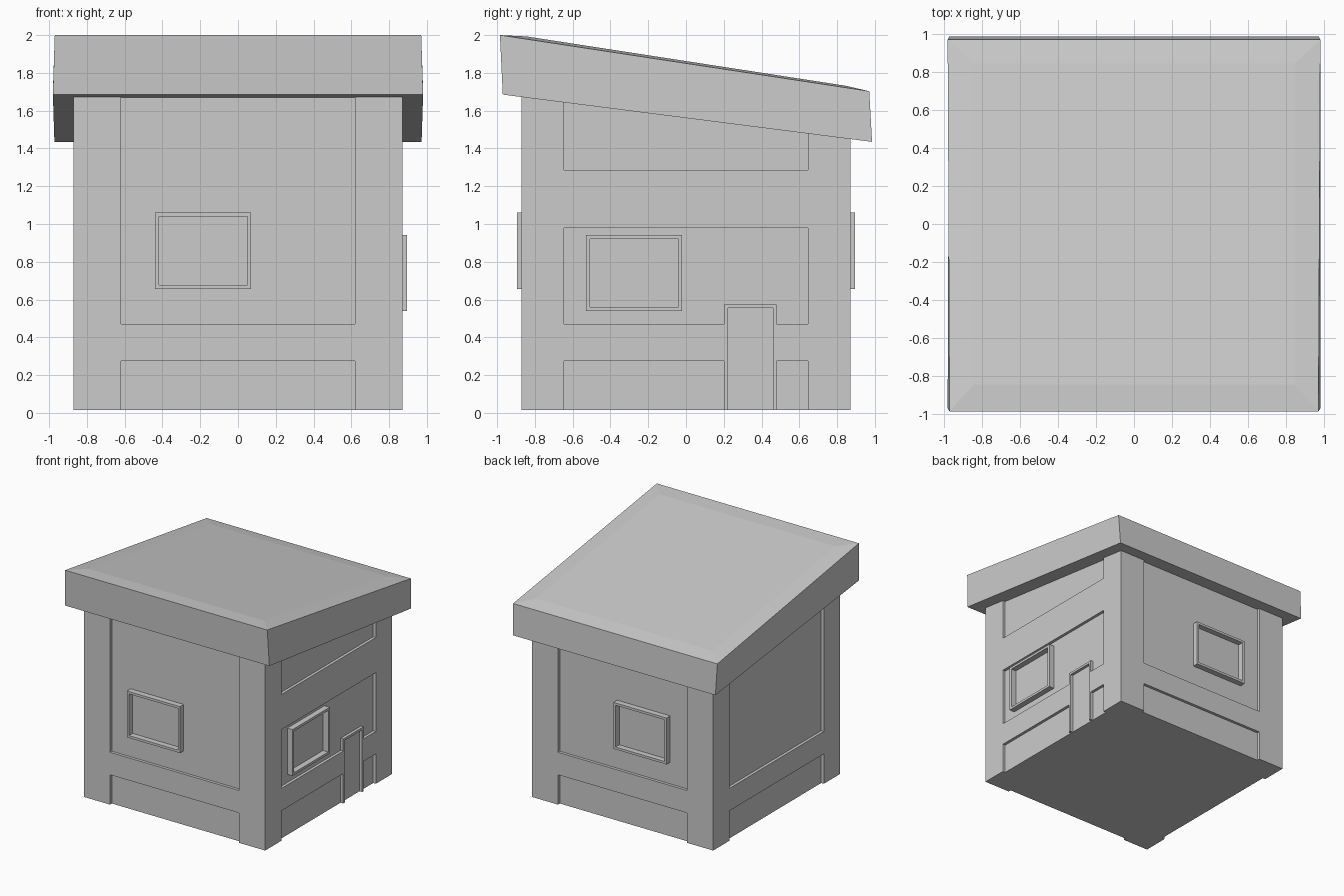
import bpy, bmesh
from mathutils import Vector

if "Cube" in bpy.data.objects:
    bpy.data.objects.remove(bpy.data.objects["Cube"])

FLOOR, WALL, PANEL, FRAME = 0.016, 0.87, 0.845, 0.895


def soffit(y):
    """Height of the underside of the sloping roof."""
    return 1.685 + (y + 0.97) * (1.435 - 1.685) / 1.955


def make(name, verts, faces):
    mesh = bpy.data.meshes.new(name)
    bm = bmesh.new()
    vs = [bm.verts.new(v) for v in verts]
    for f in faces:
        bm.faces.new([vs[i] for i in f])
    bmesh.ops.recalc_face_normals(bm, faces=bm.faces)
    bm.to_mesh(mesh)
    bm.free()
    ob = bpy.data.objects.new(name, mesh)
    bpy.context.collection.objects.link(ob)
    return ob


BOX = [(0, 1, 2, 3), (4, 5, 6, 7), (0, 1, 5, 4), (1, 2, 6, 5), (2, 3, 7, 6), (3, 0, 4, 7)]


def block(name, x, y, z0, z1=None):
    """Box from z0 to z1, or up to the roof slope when z1 is None."""
    base = [(x[0], y[0]), (x[1], y[0]), (x[1], y[1]), (x[0], y[1])]
    low = [(a, b, z0) for a, b in base]
    top = [(a, b, soffit(b) + 0.004 if z1 is None else z1) for a, b in base]
    return make(name, low + top, BOX)


def on_wall(side, u, z, d):
    """Point at distance d out from the centre on the named wall."""
    return {"front": (u, -d, z), "back": (u, d, z),
            "right": (d, u, z), "left": (-d, u, z)}[side]


def frame(name, side, outer, inner, depth, closed=True):
    """Flat border strip between two outlines, standing out from the wall panel."""
    n = len(outer)
    verts = [on_wall(side, u, z, d) for d in (PANEL - 0.005, depth)
             for loop in (outer, inner) for u, z in loop]
    faces = []
    for i in range(n if closed else n - 1):
        j = (i + 1) % n
        a, b, c, e = 0, n, 2 * n, 3 * n   # back outer, back inner, front outer, front inner
        for p, q in ((a, b), (c, e), (a, c), (b, e)):
            faces.append((p + i, p + j, q + j, q + i))
    if not closed:
        for i in (0, n - 1):
            faces.append((i, n + i, 3 * n + i, 2 * n + i))
    return make(name, verts, faces)


def rect(u0, u1, z0, z1):
    return [(u0, z0), (u1, z0), (u1, z1), (u0, z1)]


def window(side, u0, u1, z0, z1, t=0.021):
    frame(side + "_window_frame", side, rect(u0, u1, z0, z1),
          rect(u0 + t, u1 - t, z0 + t, z1 - t), FRAME)


# Recessed wall panels (core of the house)
block("wall_core", (-PANEL, PANEL), (-PANEL, PANEL), FLOOR)

# Corner posts
for sx, nx in ((-1, "left"), (1, "right")):
    for sy, ny in ((-1, "front"), (1, "back")):
        block(f"{ny}_{nx}_post", sorted((sx * 0.62, sx * WALL)),
              sorted((sy * 0.647, sy * WALL)), FLOOR)

# Horizontal bands between the posts
for s, nx, ny in ((-1, "left", "front"), (1, "right", "back")):
    out = sorted((s * 0.82, s * WALL))
    block(ny + "_band", (-0.62, 0.62), out, 0.275, 0.47)
    if s < 0:
        block(nx + "_band", out, (-0.647, 0.647), 0.275, 0.47)
right = (0.82, WALL)
block("right_band_front_part", right, (-0.647, 0.20), 0.275, 0.47)
block("right_band_back_part", right, (0.48, 0.647), 0.275, 0.47)
block("right_upper_band", right, (-0.647, 0.647), 0.98, 1.285)

# Door frame, flush with the posts
frame("door_frame", "right",
      [(0.20, FLOOR), (0.20, 0.575), (0.48, 0.575), (0.48, FLOOR)],
      [(0.222, FLOOR), (0.222, 0.555), (0.46, 0.555), (0.46, FLOOR)], WALL, closed=False)

# Windows
window("front", -0.44, 0.07, 0.657, 1.06)
window("back", -0.44, 0.07, 0.657, 1.06)
window("right", -0.53, -0.02, 0.54, 0.942)

# Sloping roof slab with a slightly raised, chamfered top
corners = ((-1, -1), (1, -1), (1, 1), (-1, 1))
bottom = [(x * (0.98 if y < 0 else 0.972), -0.97 if y < 0 else 0.985,
           1.685 if y < 0 else 1.435) for x, y in corners]
rim = [(x * (0.97 if y < 0 else 0.98), -0.985 if y < 0 else 0.97,
        2.0 if y < 0 else 1.703) for x, y in corners]
crown = [(x * 0.845, y * 0.845, 1.993 if y < 0 else 1.732) for x, y in corners]
sides = [(k + i, k + (i + 1) % 4, k + 4 + (i + 1) % 4, k + 4 + i)
         for k in (0, 4) for i in range(4)]
make("roof", bottom + rim + crown, [(0, 1, 2, 3), (8, 9, 10, 11)] + sides)
